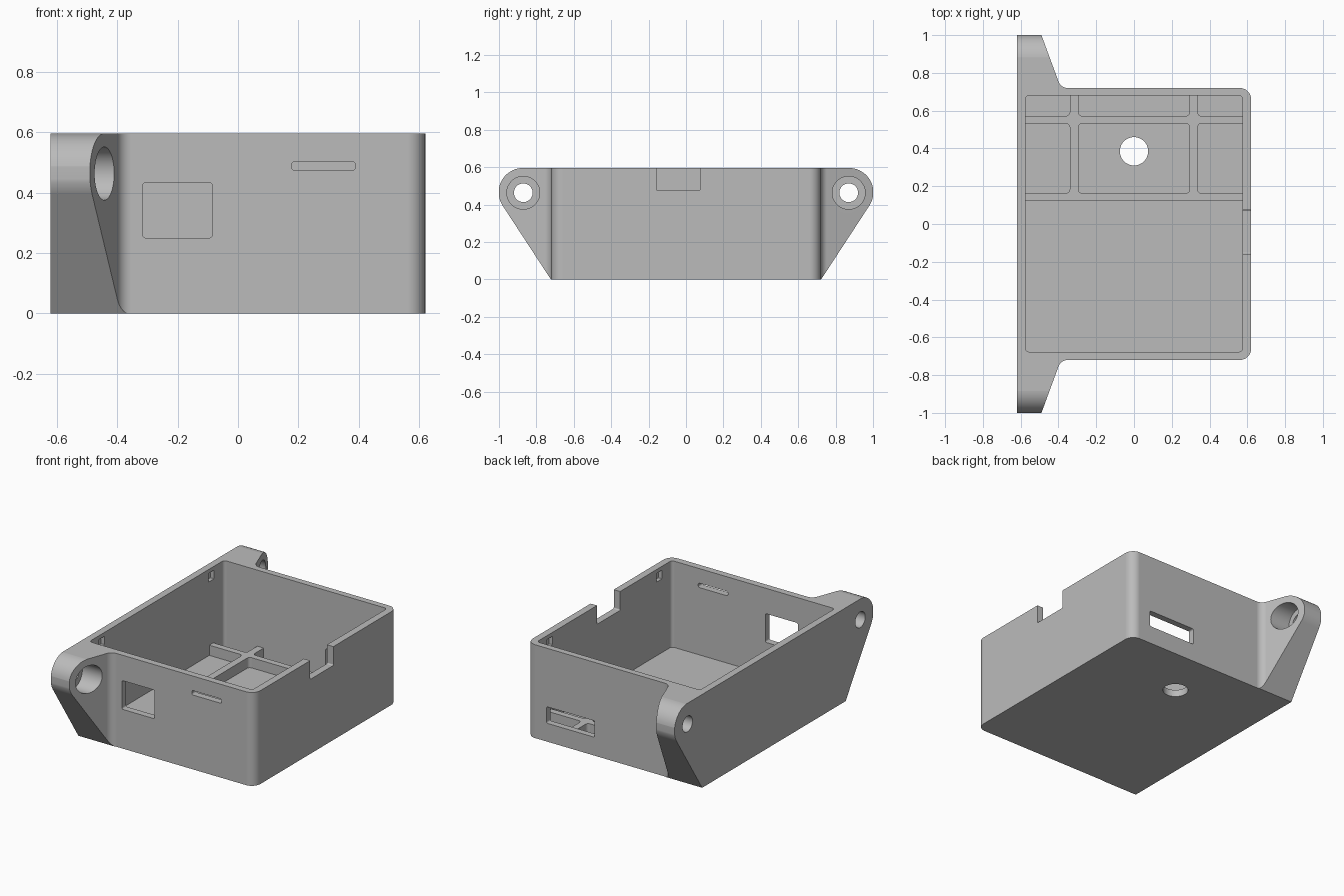
import bpy, bmesh, math
from mathutils import Vector

cube = bpy.data.objects.get("Cube")
if cube:
    bpy.data.objects.remove(cube, do_unlink=True)

plastic = bpy.data.materials.new("grey plastic")
plastic.use_nodes = True
GREY = (0.5, 0.5, 0.5, 1)
plastic.diffuse_color = GREY
plastic.node_tree.nodes["Principled BSDF"].inputs["Base Color"].default_value = GREY


def rounded(corners, steps=8):
    """Round each (a, b, radius) corner of a polygon with an arc."""
    out = []
    n = len(corners)
    for i, (a, b, r) in enumerate(corners):
        p = Vector((a, b))
        if r == 0:
            out.append(p)
            continue
        u = (Vector(corners[i - 1][:2]) - p).normalized()
        v = (Vector(corners[(i + 1) % n][:2]) - p).normalized()
        half = u.angle(v) / 2
        centre = p + (u + v).normalized() * (r / math.sin(half))
        start = p + u * (r / math.tan(half)) - centre
        end = p + v * (r / math.tan(half)) - centre
        sweep = math.pi - 2 * half
        for k in range(steps + 1):
            t = k / steps
            out.append(centre + (start * math.sin((1 - t) * sweep)
                                 + end * math.sin(t * sweep)) / math.sin(sweep))
    return out


def rect(a0, a1, b0, b1, r):
    return rounded([(a0, b0, r), (a1, b0, r), (a1, b1, r), (a0, b1, r)], 5)


def circle(a, b, r, n=40):
    return [Vector((a + r * math.cos(2 * math.pi * k / n),
                    b + r * math.sin(2 * math.pi * k / n))) for k in range(n)]


def prism(name, outline, axis, lo, hi):
    """Extrude an outline along an axis; outline is in the other two axes."""
    place = {"x": lambda p, h: (h, p[0], p[1]),
             "y": lambda p, h: (p[0], h, p[1]),
             "z": lambda p, h: (p[0], p[1], h)}[axis]
    bm = bmesh.new()
    low = [bm.verts.new(place(p, lo)) for p in outline]
    high = [bm.verts.new(place(p, hi)) for p in outline]
    bm.faces.new(low)
    bm.faces.new(high)
    n = len(low)
    for i in range(n):
        j = (i + 1) % n
        bm.faces.new((low[i], low[j], high[j], high[i]))
    bmesh.ops.recalc_face_normals(bm, faces=bm.faces)
    mesh = bpy.data.meshes.new(name)
    bm.to_mesh(mesh)
    bm.free()
    obj = bpy.data.objects.new(name, mesh)
    bpy.context.collection.objects.link(obj)
    return obj


def activate(obj):
    bpy.ops.object.select_all(action="DESELECT")
    obj.select_set(True)
    bpy.context.view_layer.objects.active = obj


def carve(obj, cutter, operation="DIFFERENCE"):
    mod = obj.modifiers.new("carve", "BOOLEAN")
    mod.operation = operation
    mod.solver = "EXACT"
    mod.object = cutter
    activate(obj)
    bpy.ops.object.modifier_apply(modifier=mod.name)
    bpy.data.objects.remove(cutter, do_unlink=True)


def finish(obj):
    obj.data.materials.clear()
    obj.data.materials.append(plastic)
    activate(obj)
    bpy.ops.object.shade_smooth_by_angle(angle=math.radians(25))
    weighted = obj.modifiers.new("even shading", "WEIGHTED_NORMAL")
    weighted.keep_sharp = True


H = 0.595       # height
FLOOR = 0.045   # floor top
RIB = 0.11      # rib top

# Case body with flared mounting ears: plan outline trimmed by side profile
half_plan = [(0.62, 0.72, 0.06), (-0.387, 0.72, 0.05), (-0.49, 1, 0), (-0.62, 1, 0)]
plan = half_plan + [(x, -y, r) for x, y, r in reversed(half_plan)]
case = prism("case", rounded(plan), "z", 0, H)
half_side = [(0.722, -0.001, 0), (1.112, H + 0.0005, 0.13)]
side = half_side + [(-y, z, r) for y, z, r in reversed(half_side)]
carve(case, prism("side_profile", rounded(side, 20), "x", -0.8, 0.8), "INTERSECT")

# Cavity
carve(case, prism("cavity", rect(-0.575, 0.575, -0.677, 0.68, 0.02), "z", FLOOR, 0.8))

# Ear bolt holes with counterbores
for s in (-1, 1):
    carve(case, prism("counterbore", circle(s * 0.87, 0.463, 0.088), "x", -0.55, -0.3))
    carve(case, prism("bolt_hole", circle(s * 0.87, 0.463, 0.05), "x", -0.7, -0.4))

# Front window, front slot, back slot
for x0, x1, z0, z1, y0, y1 in ((-0.315, -0.085, 0.25, 0.433, -0.8, -0.6),
                               (0.178, 0.388, 0.474, 0.502, -0.8, -0.6),
                               (0.14, 0.48, 0.117, 0.222, 0.6, 0.8)):
    carve(case, prism("opening", rect(x0, x1, z0, z1, 0.01), "y", y0, y1))

# Notch in the left wall rim and round hole in the floor
carve(case, prism("notch", rect(-0.158, 0.075, 0.475, 0.8, 0.008), "x", 0.5, 0.8))
carve(case, prism("floor_hole", circle(0, 0.385, 0.075), "z", -0.1, 0.2))

# Snap recesses inside both long walls
for sx in (-1, 1):
    for sy in (-1, 1):
        lo, hi = sorted((sx * 0.54, sx * 0.6))
        y = sy * 0.55
        carve(case, prism("recess", rect(y - 0.028, y + 0.028, 0.515, 0.57, 0.004),
                          "x", lo, hi))
finish(case)

# Divider ribs: a slab with rounded pockets
ribs = prism("divider_ribs", rect(-0.585, 0.585, 0.122, 0.69, 0.001), "z", 0.02, RIB)
for x0, x1 in ((-0.7, -0.34), (-0.295, 0.295), (0.337, 0.7)):
    for y0, y1 in ((0.163, 0.532), (0.572, 0.8)):
        carve(ribs, prism("pocket", rect(x0, x1, y0, y1, 0.02), "z", 0, 0.2))
finish(ribs)
